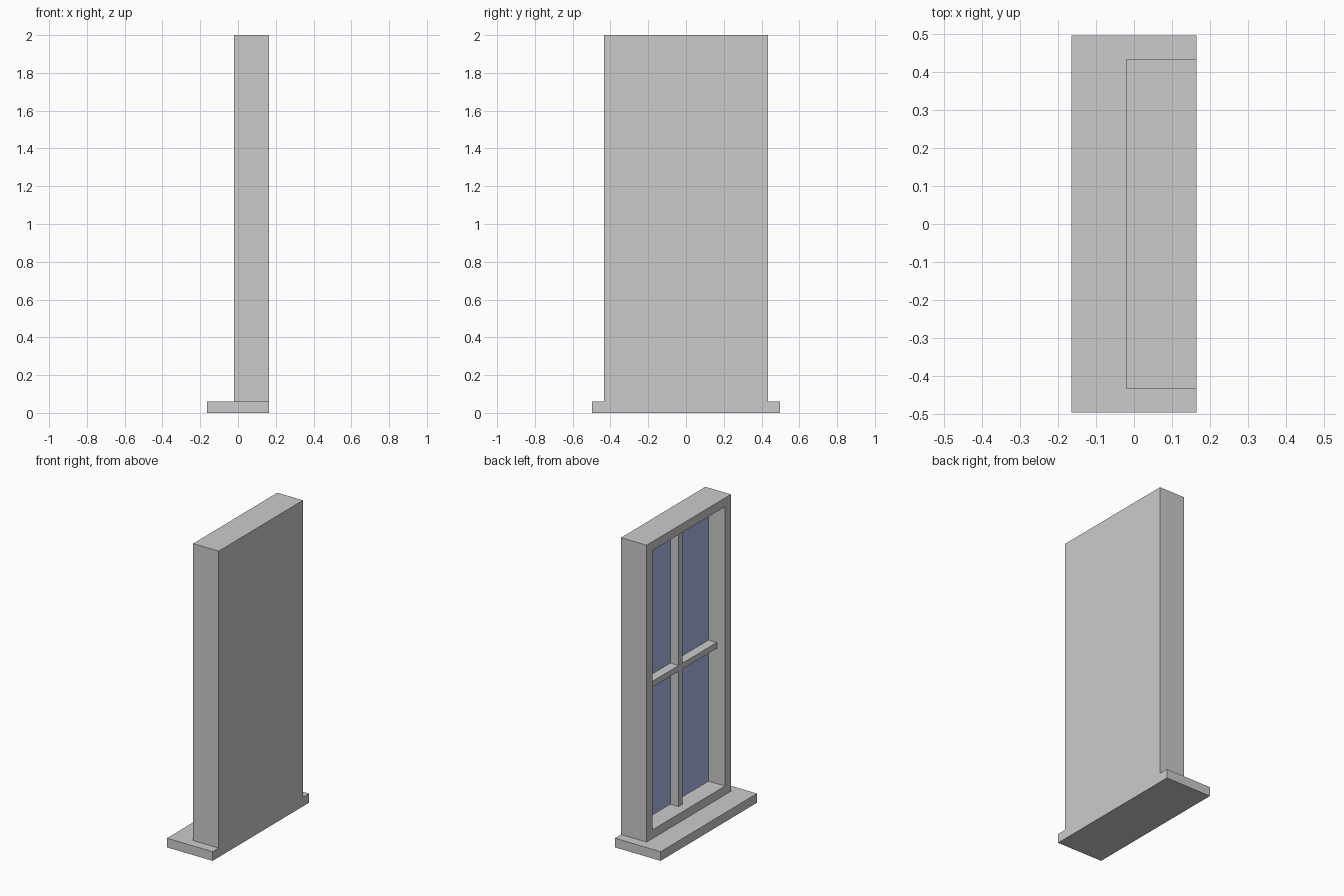
import bpy, bmesh
from mathutils import Vector

if "Cube" in bpy.data.objects:
    bpy.data.objects.remove(bpy.data.objects["Cube"])

X_BACK, X_FRONT = 0.165, -0.02     # depth range of the window body
X_BAR, X_GLASS = 0.04, 0.10        # front of the glazing bars, glass plane
SILL_TOP, TOP = 0.06, 2.0
HALF_W, HALF_OPEN = 0.435, 0.375
OPEN_LO, OPEN_HI = 0.117, 1.942
BAR = 0.038


def finish(name, bm):
    mesh = bpy.data.meshes.new(name)
    bm.normal_update()
    bm.to_mesh(mesh)
    bm.free()
    obj = bpy.data.objects.new(name, mesh)
    bpy.context.collection.objects.link(obj)
    return obj


def box_bm(lo, hi):
    bm = bmesh.new()
    bmesh.ops.create_cube(bm, size=1)
    lo, hi = Vector(lo), Vector(hi)
    for v in bm.verts:
        v.co = Vector(lo[i] + (v.co[i] + 0.5) * (hi[i] - lo[i]) for i in range(3))
    bm.normal_update()
    return bm


def face_towards(bm, direction):
    return max(bm.faces, key=lambda f: f.normal.dot(Vector(direction)))


# Sill
finish("sill", box_bm((-0.165, -0.4975, 0), (X_BACK, 0.4975, SILL_TOP)))

# Frame: box with a recessed opening on the -x side, closed at the back
bm = box_bm((X_FRONT, -HALF_W, SILL_TOP), (X_BACK, HALF_W, TOP))
front = face_towards(bm, (-1, 0, 0))
bmesh.ops.inset_region(bm, faces=[front], thickness=0.05)
mid = (SILL_TOP + TOP) / 2
for v in front.verts:
    v.co.y = HALF_OPEN if v.co.y > 0 else -HALF_OPEN
    v.co.z = OPEN_HI if v.co.z > mid else OPEN_LO
recess = bmesh.ops.extrude_discrete_faces(bm, faces=[front])["faces"][0]
for v in recess.verts:
    v.co.x = X_GLASS
bm.normal_update()
bottom = face_towards(bm, (0, 0, -1))
# the recess floor is replaced by the glass, the underside rests on the sill
bmesh.ops.delete(bm, geom=[recess, bottom], context="FACES_ONLY")
finish("window_frame", bm)

# Glass pane
bm = bmesh.new()
corners = [(HALF_OPEN, OPEN_LO), (HALF_OPEN, OPEN_HI),
           (-HALF_OPEN, OPEN_HI), (-HALF_OPEN, OPEN_LO)]
pane = bm.faces.new([bm.verts.new((X_GLASS, y, z)) for y, z in corners])
pane.normal_update()
if pane.normal.x > 0:
    pane.normal_flip()
glass = finish("glass", bm)
mat = bpy.data.materials.new("blue_glass")
mat.diffuse_color = (0.42, 0.5, 0.8, 1)
mat.use_nodes = True
mat.node_tree.nodes["Principled BSDF"].inputs["Base Color"].default_value = mat.diffuse_color
glass.data.materials.append(mat)

# Glazing bars
zc, h = 1.02, BAR / 2
finish("vertical_bar", box_bm((X_BAR, -h, OPEN_LO), (X_GLASS, h, OPEN_HI)))
finish("horizontal_bar", box_bm((X_BAR, -HALF_OPEN, zc - h), (X_GLASS, HALF_OPEN, zc + h)))
